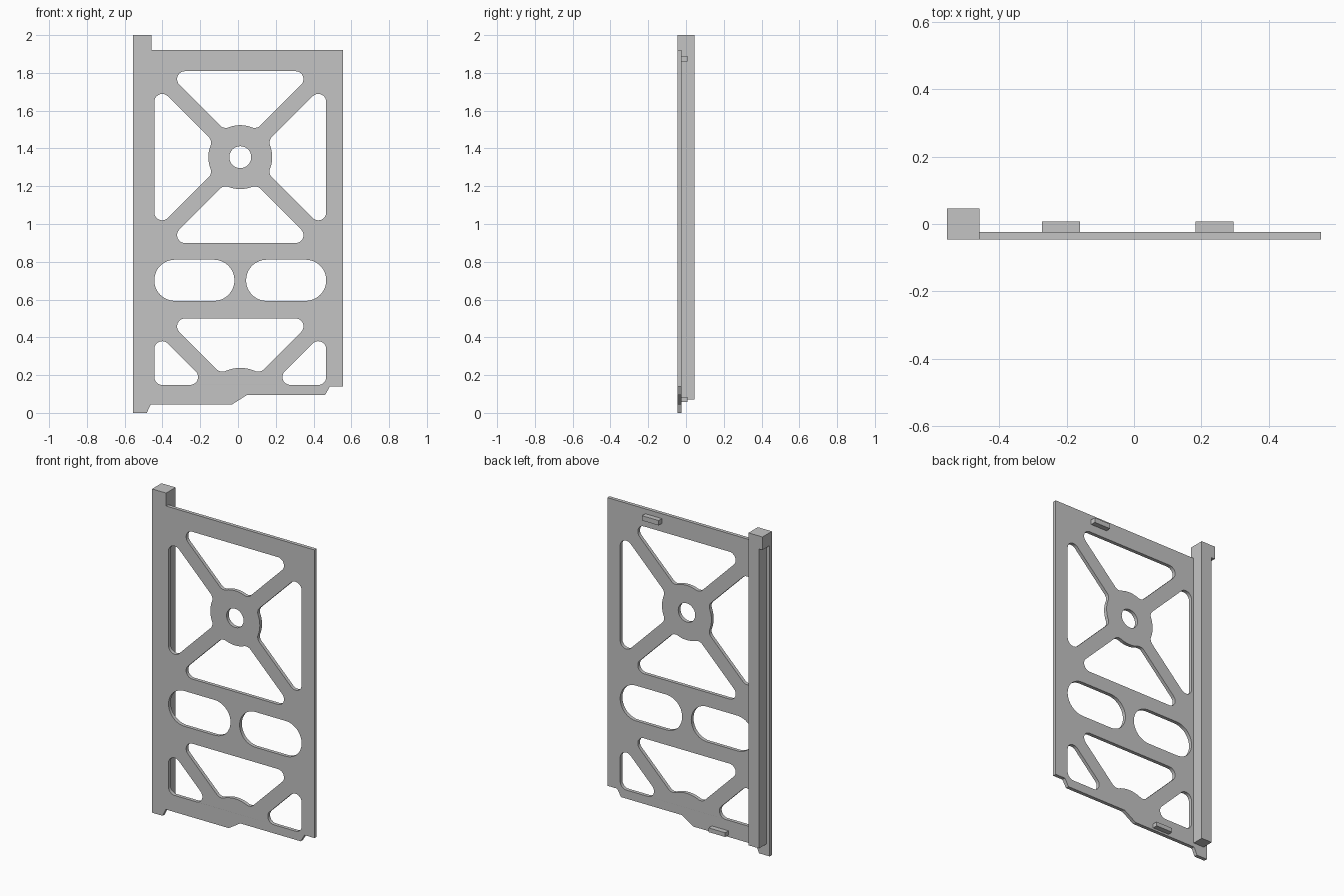
import bpy, bmesh
from math import sin, cos, atan2, pi, sqrt
from mathutils import Vector

cube = bpy.data.objects.get("Cube")
if cube:
    bpy.data.objects.remove(cube, do_unlink=True)

grey = bpy.data.materials.new("light grey")
grey.use_nodes = True
tone = (0.55, 0.55, 0.55, 1)
grey.diffuse_color = tone
grey.node_tree.nodes["Principled BSDF"].inputs["Base Color"].default_value = tone

HALF = 0.455      # half size of the window pattern
GAP = 0.061       # spoke offset along an axis
FILLET = 0.042
AXIS = 0.012      # pattern centre in x
HUB_Z, FOOT_Z = 1.354, 0.045
FRONT, INNER, BACK = -0.046, -0.024, 0.046


def arc(cx, cz, r, a0, a1, n=10):
    return [(cx + r * cos(a0 + (a1 - a0) * i / n),
             cz + r * sin(a0 + (a1 - a0) * i / n)) for i in range(n + 1)]


def rounded(corners, r, n=10):
    """Round every corner of a convex counter-clockwise polygon."""
    out = []
    for i, c in enumerate(corners):
        p = Vector(c)
        d0 = (p - Vector(corners[i - 1])).normalized()
        d1 = (Vector(corners[(i + 1) % len(corners)]) - p).normalized()
        bis = (d1 - d0).normalized()
        centre = p + bis * r / sqrt(1 - bis.dot(d1) ** 2)
        a0 = atan2(d0.y, d0.x) - pi / 2
        turn = (atan2(d1.y, d1.x) - atan2(d0.y, d0.x)) % (2 * pi)
        out += arc(centre.x, centre.y, r, a0, a0 + turn, n)
    return out


def hub_window(hub_r):
    """Window above a hub: flat top, two diagonal sides, arc at the hub."""
    d = GAP + FILLET * sqrt(2)
    u = (-d + sqrt(2 * (hub_r + FILLET) ** 2 - d * d)) / 2
    v = u + d
    tip = HALF - FILLET
    right = arc(u, v, FILLET, atan2(-v, -u), -pi / 4)
    right += arc(tip - d, tip, FILLET, -pi / 4, pi / 2)
    left = [(-x, z) for x, z in reversed(right)]
    a = atan2(v, u)
    return right + left + arc(0, 0, hub_r, pi - a, a, 16)[1:-1]


def place(points, z, quarter=0):
    c, s = cos(quarter * pi / 2), sin(quarter * pi / 2)
    return [(AXIS + x * c - y * s, z + x * s + y * c) for x, y in points]


def finish(obj):
    bm = bmesh.new()
    bm.from_mesh(obj.data)
    bmesh.ops.remove_doubles(bm, verts=bm.verts, dist=0.0002)
    bmesh.ops.recalc_face_normals(bm, faces=bm.faces)
    bm.to_mesh(obj.data)
    bm.free()
    obj.data.materials.clear()
    obj.data.materials.append(grey)


def box(name, x, y, z):
    bm = bmesh.new()
    bmesh.ops.create_cube(bm, size=1)
    for v in bm.verts:
        v.co = [lo + (t + 0.5) * (hi - lo) for t, (lo, hi) in zip(v.co, (x, y, z))]
    mesh = bpy.data.meshes.new(name)
    bm.to_mesh(mesh)
    bm.free()
    obj = bpy.data.objects.new(name, mesh)
    bpy.context.collection.objects.link(obj)
    finish(obj)


# Panel outline with its stepped lower edge
outline = [(-0.555, 0), (-0.483, 0), (-0.462, 0.045), (-0.031, 0.045),
           (0.048, 0.095), (0.461, 0.095), (0.487, 0.14), (0.555, 0.14),
           (0.555, 1.92), (-0.555, 1.92)]
loops = [outline]

# Four windows around the hub, and the hub hole
loops += [place(hub_window(0.169), HUB_Z, q) for q in range(4)]
loops.append(place(arc(0, 0, 0.058, 0, 2 * pi, 40)[:-1], HUB_Z))

# Lower window
loops.append(place(hub_window(0.193), FOOT_Z))

# Slots and lower corner triangles, in mirrored pairs
slot = rounded([(0.031, 0.593), (HALF, 0.593), (HALF, 0.811), (0.031, 0.811)], 0.1088, 12)
base = 0.103
triangle = rounded([(base + GAP, base), (HALF, base), (HALF, HALF - GAP)], FILLET)
for side in (1, -1):
    loops.append(place([(side * x, z) for x, z in slot], 0))
    loops.append(place([(side * x, z) for x, z in triangle], FOOT_Z))

# Fill the outline, leaving the openings, and give it thickness
curve = bpy.data.curves.new("panel_profile", "CURVE")
curve.dimensions = "2D"
curve.fill_mode = "BOTH"
curve.extrude = (INNER - FRONT) / 2
for points in loops:
    spline = curve.splines.new("POLY")
    spline.points.add(len(points) - 1)
    for p, (x, z) in zip(spline.points, points):
        p.co = (x, z, 0, 1)
    spline.use_cyclic_u = True
profile = bpy.data.objects.new("panel_profile", curve)
bpy.context.collection.objects.link(profile)
bpy.context.view_layer.update()
graph = bpy.context.evaluated_depsgraph_get()
mesh = bpy.data.meshes.new_from_object(profile.evaluated_get(graph))
bpy.data.objects.remove(profile, do_unlink=True)
for v in mesh.vertices:
    x, z, t = v.co
    v.co = (x, (FRONT + INNER) / 2 - t, z)
panel = bpy.data.objects.new("panel", mesh)
bpy.context.collection.objects.link(panel)
finish(panel)
bpy.ops.object.select_all(action="DESELECT")
panel.select_set(True)
bpy.context.view_layer.objects.active = panel
bpy.ops.object.shade_smooth_by_angle(angle=pi / 6)

# Rear post with its wider cap
box("post", (-0.532, -0.459), (INNER, BACK), (0.07, 1.92))
box("post_cap", (-0.555, -0.459), (FRONT, BACK), (1.92, 2.0))

# Locating tabs on the back
box("upper_tab", (0.182, 0.295), (INNER, 0.008), (1.86, 1.89))
box("lower_tab", (-0.273, -0.16), (INNER, 0.008), (0.057, 0.083))
